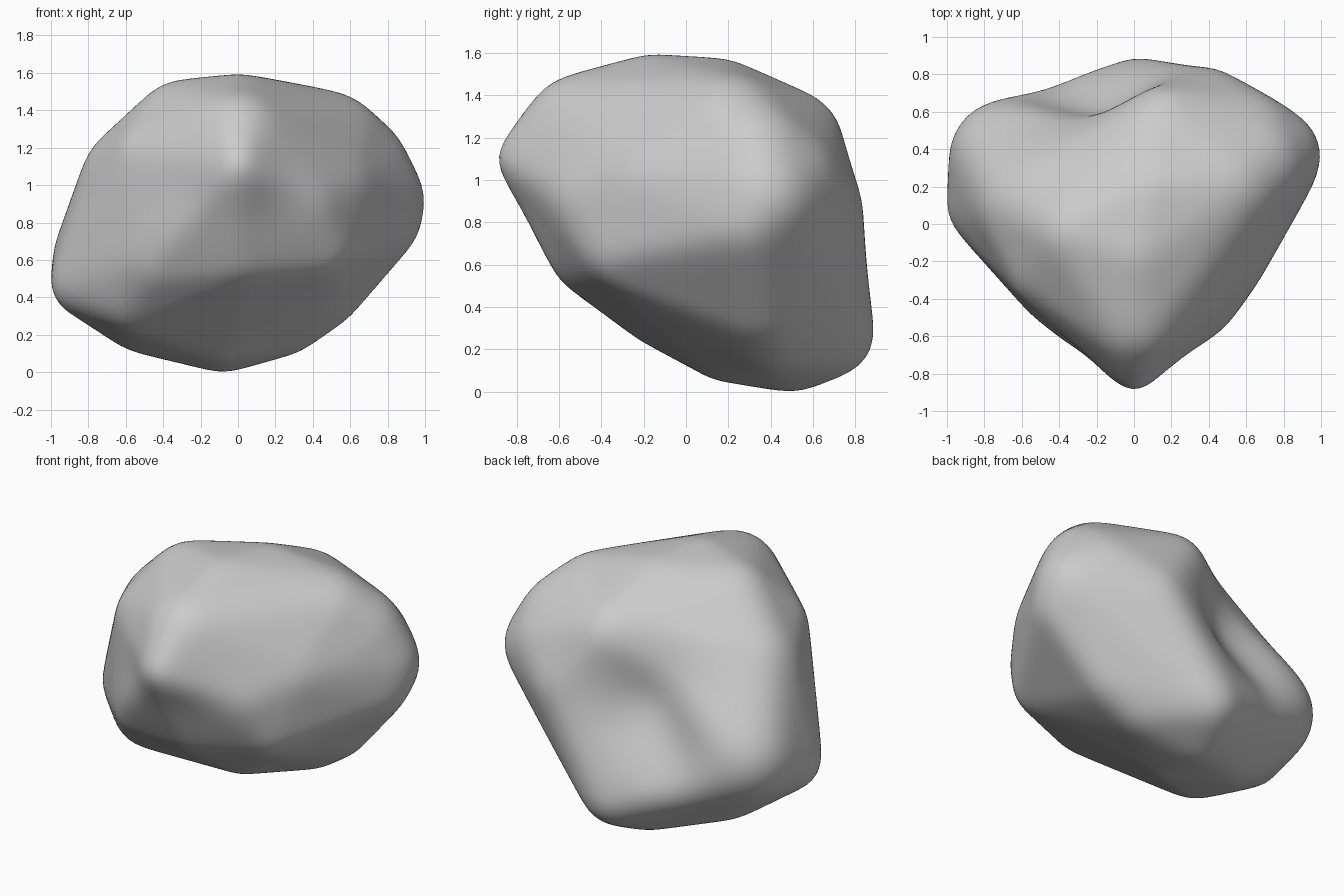
import bpy
import bmesh
from math import exp
from mathutils import Vector, Matrix
from mathutils.bvhtree import BVHTree

cube = bpy.data.objects.get("Cube")
if cube:
    bpy.data.objects.remove(cube, do_unlink=True)

# Rounded corners of the boulder: x, y, z, radius
CORNERS = [
    (0, -.82, 1.1, .09),        # nose
    (0, -.5, 1.24, .26),        # brow
    (0, -.16, 1.34, .25),       # crown
    (.1, .15, 1.3, .27),
    (-.3, -.05, 1.31, .25),
    (.48, .2, 1.2, .3),         # left shoulder
    (.63, .32, 1.09, .28),
    (.6, .45, 1, .26),
    (.75, .37, .92, .25),       # left corner
    (.8, .3, .8, .18),
    (.3, -.4, .9, .24),         # left front
    (.46, -.14, .98, .26),
    (.4, -.29, .7, .22),
    (.15, .47, 1.14, .29),      # upper back
    (.37, .58, .85, .26),
    (.02, .69, .27, .2),        # back foot
    (-.08, .5, .25, .25),       # underside
    (-.1, .2, .27, .22),
    (.24, .42, .31, .22),
    (.44, .35, .45, .22),
    (0, -.42, .68, .23),        # chin
    (-.4, -.32, .62, .22),      # right front
    (-.55, -.1, .43, .22),
    (-.4, -.2, 1.1, .28),
    (-.82, .09, .48, .18),      # right corner
    (-.5, .3, .33, .23),
    (-.68, .36, .6, .31),       # right rear
    (-.54, .1, 1.02, .3),
]
MARGIN = .008   # makes up for the softening

# Hollows: centre, push, spread
DENTS = [
    (Vector((-.2, .7, .9)), Vector((.04, -.14, -.04)), .23),
    (Vector((-.38, .72, .6)), Vector((0, -.04, 0)), .15),
    (Vector((.2, -.72, .9)), Vector((-.01, .02, 0)), .16),
    (Vector((-.22, -.68, .95)), Vector((.01, .015, 0)), .16),
]


def corner_hull():
    """Convex skin stretched over the corner balls."""
    bm = bmesh.new()
    for x, y, z, r in CORNERS:
        bmesh.ops.create_icosphere(bm, subdivisions=3, radius=r + MARGIN,
                                   matrix=Matrix.Translation((x, y, z)))
    bmesh.ops.convex_hull(bm, input=bm.verts)
    tree = BVHTree.FromBMesh(bm)
    bm.free()
    return tree


# Project an even ball onto the hull from outside, then soften it
tree = corner_hull()
centre = Vector((0, .1, .8))
bm = bmesh.new()
bmesh.ops.create_icosphere(bm, subdivisions=6, radius=1)
for v in bm.verts:
    d = v.co.normalized()
    hit = tree.ray_cast(centre + d * 4, -d)[0]
    v.co = hit if hit else centre + d
for _ in range(8):
    bmesh.ops.smooth_vert(bm, verts=bm.verts, factor=.5,
                          use_axis_x=True, use_axis_y=True, use_axis_z=True)

# Press in the hollows
for v in bm.verts:
    start = v.co.copy()
    for point, push, spread in DENTS:
        v.co += push * exp(-(start - point).length_squared / (2 * spread ** 2))

mesh = bpy.data.meshes.new("boulder")
for f in bm.faces:
    f.smooth = True
bm.to_mesh(mesh)
bm.free()
boulder = bpy.data.objects.new("boulder", mesh)
bpy.context.collection.objects.link(boulder)

# Stone colour
stone = bpy.data.materials.new("grey_stone")
stone.use_nodes = True
colour = (.6, .6, .6, 1)
stone.diffuse_color = colour
stone.node_tree.nodes["Principled BSDF"].inputs["Base Color"].default_value = colour
mesh.materials.append(stone)
